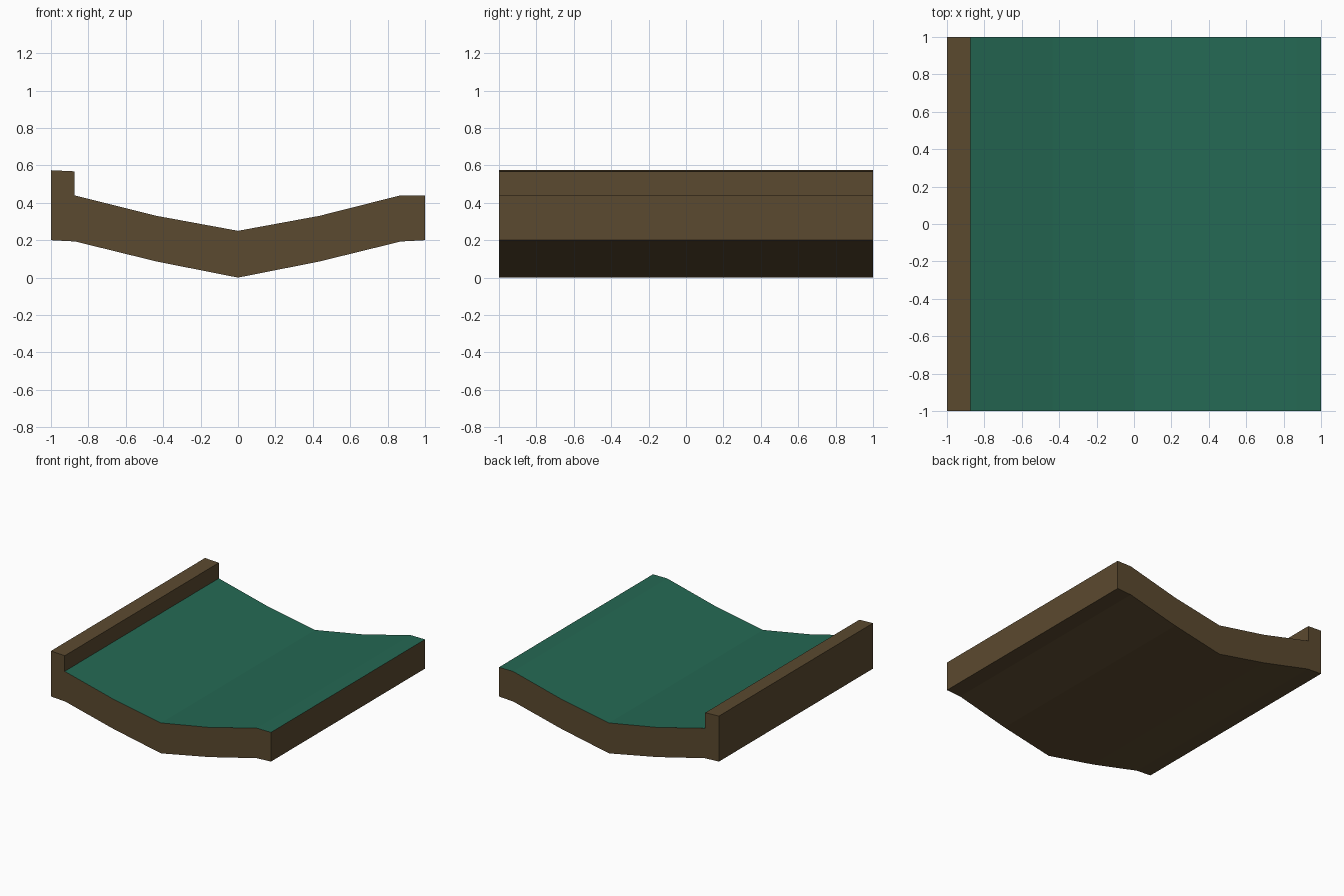
import bpy, bmesh

if "Cube" in bpy.data.objects:
    bpy.data.objects.remove(bpy.data.objects["Cube"])


def material(name, rgb):
    m = bpy.data.materials.new(name)
    m.diffuse_color = (*rgb, 1.0)
    m.use_nodes = True
    m.node_tree.nodes["Principled BSDF"].inputs["Base Color"].default_value = m.diffuse_color
    return m


brown = material("brown_wood", (0.105, 0.068, 0.029))
green = material("green_surface", (0.018, 0.140, 0.087))

# Cross-section in x, z: sagging underside, then the top surface and left curb
underside = [(-1, 0.20), (-0.87, 0.193), (-0.435, 0.086), (0, 0),
             (0.435, 0.086), (0.87, 0.193), (1, 0.20)]
top = [(1, 0.44), (0.87, 0.44), (0.435, 0.33), (0, 0.25),
       (-0.435, 0.33), (-0.875, 0.44)]
curb = [(-0.875, 0.568), (-1, 0.574)]

# Extrude the section along y
bm = bmesh.new()
section = bm.faces.new([bm.verts.new((x, -1, z)) for x, z in underside + top + curb])
moved = bmesh.ops.extrude_face_region(bm, geom=[section], use_keep_orig=True)["geom"]
bmesh.ops.translate(bm, vec=(0, 2, 0),
                    verts=[v for v in moved if isinstance(v, bmesh.types.BMVert)])
bmesh.ops.recalc_face_normals(bm, faces=bm.faces)

# Green on upward faces right of the curb
for f in bm.faces:
    f.material_index = int(f.normal.z > 0.5 and f.calc_center_median().x > -0.875)

mesh = bpy.data.meshes.new("curved_lane")
bm.to_mesh(mesh)
bm.free()
mesh.materials.append(brown)
mesh.materials.append(green)
bpy.context.collection.objects.link(bpy.data.objects.new("curved_lane", mesh))
